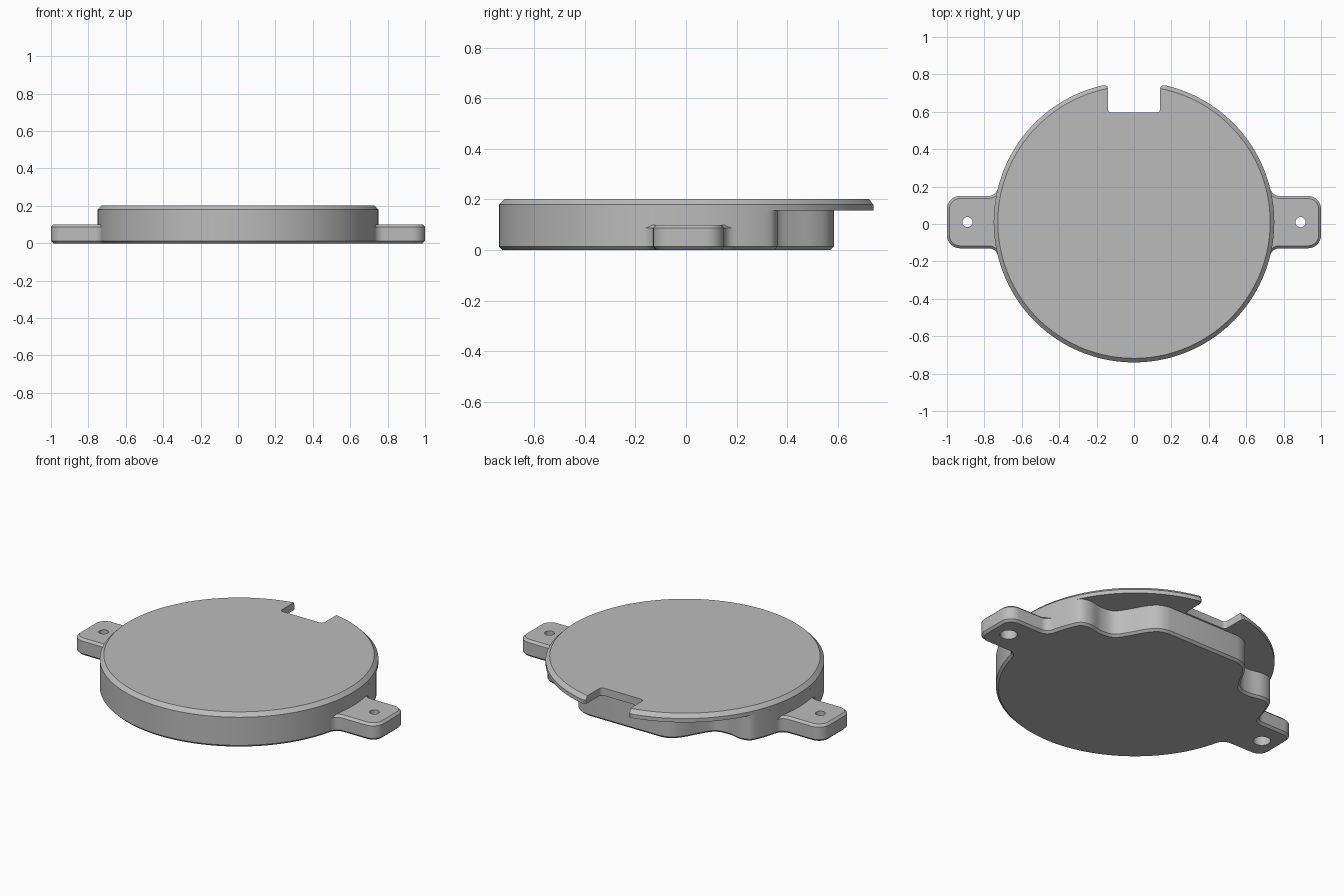
import bpy, bmesh
from math import sin, cos, radians, asin, degrees
from mathutils import Vector

R = 0.75          # housing radius
CENTRE_Y = 0.01   # housing centre

if "Cube" in bpy.data.objects:
    bpy.data.objects.remove(bpy.data.objects["Cube"], do_unlink=True)

grey = bpy.data.materials.new("plain_grey")
grey.use_nodes = True
colour = (0.50, 0.50, 0.50, 1)
grey.diffuse_color = colour
grey.node_tree.nodes["Principled BSDF"].inputs["Base Color"].default_value = colour


def arc(cx, cy, r, start, end, steps):
    angles = [radians(start + (end - start) * i / steps) for i in range(steps + 1)]
    return [Vector((cx + r * cos(a), cy + r * sin(a))) for a in angles]


def spline(points, steps=5):
    """Smooth curve through the points (Catmull-Rom), without its two end guides."""
    pts = [Vector(p) for p in points]
    out = []
    for a, b, c, d in zip(pts, pts[1:], pts[2:], pts[3:]):
        for i in range(steps):
            t = i / steps
            out.append(0.5 * (2 * b + (c - a) * t + (2 * a - 5 * b + 4 * c - d) * t * t
                              + (3 * b - a - 3 * c + d) * t ** 3))
    return out + [pts[-2]]


def mirrored(half):
    """Close a front-to-back half outline across x = 0."""
    clean = [half[0]]
    for p in half[1:]:
        if (p - clean[-1]).length > 1e-4:
            clean.append(p)
    return clean + [Vector((-p.x, p.y)) for p in reversed(clean[1:-1])]


def inset(loop, d):
    """Move an anticlockwise loop inward by d."""
    out = []
    for i, p in enumerate(loop):
        e1 = (p - loop[i - 1]).normalized()
        e2 = (loop[(i + 1) % len(loop)] - p).normalized()
        n1, n2 = Vector((-e1.y, e1.x)), Vector((-e2.y, e2.x))
        out.append(p + (n1 + n2) * d / max(1 + n1.dot(n2), 0.4))
    return out


def clip_radius(loop, r):
    return [p * min(1, r / p.length) for p in loop]


def loft(name, layers, capped=True):
    """Stack matching (loop, z) layers into one object."""
    bm = bmesh.new()
    rings = [[bm.verts.new((p.x, p.y + CENTRE_Y, z)) for p in loop] for loop, z in layers]
    n = len(rings[0])
    for low, high in zip(rings, rings[1:]):
        for i in range(n):
            j = (i + 1) % n
            bm.faces.new((low[i], low[j], high[j], high[i]))
    if capped:
        bm.faces.new(rings[0][::-1])
        bm.faces.new(rings[-1])
    mesh = bpy.data.meshes.new(name)
    bm.to_mesh(mesh)
    bm.free()
    mesh.materials.append(grey)
    obj = bpy.data.objects.new(name, mesh)
    bpy.context.collection.objects.link(obj)
    return obj


def activate(obj):
    bpy.ops.object.select_all(action='DESELECT')
    obj.select_set(True)
    bpy.context.view_layer.objects.active = obj


# Half outlines, running from the front to the back
root = Vector((0.777, 0.19))                     # centre of the ear's root fillet
root_angle = degrees(asin(root.y / root.length))
wave_start = 24.4
front = arc(0, 0, R, -90, -root_angle, 40)
side = arc(0, 0, R, -root_angle, root_angle, 12)
rear = arc(0, 0, R, root_angle, wave_start, 6)
wave = spline([(0.71, 0.24), rear[-1], (0.655, 0.342), (0.60, 0.352), (0.52, 0.338),
               (0.445, 0.352), (0.395, 0.42), (0.35, 0.50), (0.30, 0.555),
               (0.235, 0.575), (0.15, 0.575)])
back = [Vector((0, 0.575))]

ear_upper = arc(0.93, 0.07, 0.07, 0, 90, 8) + arc(root.x, root.y, 0.05, 270, 180 + root_angle, 7)
ear_lower = [Vector((p.x, -p.y)) for p in reversed(ear_upper)]

foot_loop = mirrored(front + ear_lower + ear_upper + rear + wave + back)
core_loop = mirrored(front + side + rear + wave + back)

# Foot: lower slab with the two mounting ears, chamfered below and above
foot = loft("foot_with_ears", [(inset(foot_loop, 0.013), 0), (foot_loop, 0.013),
                               (foot_loop, 0.087), (inset(foot_loop, 0.013), 0.1)])

# Screw holes, wider from below
for sign in (-1, 1):
    wide = arc(sign * 0.89, 0, 0.047, 0, 345, 23)
    narrow = arc(sign * 0.89, 0, 0.027, 0, 345, 23)
    cutter = loft("screw_hole_cutter", [(wide, -0.05), (wide, 0.06), (narrow, 0.06), (narrow, 0.15)])
    cutter.hide_render = True
    activate(foot)
    cut = foot.modifiers.new("screw_hole", 'BOOLEAN')
    cut.operation = 'DIFFERENCE'
    cut.solver = 'EXACT'
    cut.object = cutter
    bpy.ops.object.modifier_apply(modifier=cut.name)
    bpy.data.objects.remove(cutter, do_unlink=True)

# Core: wall between the foot and the lid
core = loft("housing_wall", [(core_loop, 0.087), (core_loop, 0.157)], capped=False)

# Lid: round plate with a rounded notch at the back and a chamfered rim
notch = [Vector(p) for p in ((0.152, 0.731), (0.143, 0.724), (0.14, 0.712))]
notch += arc(0.12, 0.605, 0.02, 0, -90, 5)
lid_loop = mirrored(arc(0, 0, R, -90, 77.3, 88) + notch + [Vector((0, 0.585))])
lid = loft("lid", [(lid_loop, 0.157), (lid_loop, 0.18), (clip_radius(lid_loop, R - 0.022), 0.202)])

for obj in (foot, core, lid):
    activate(obj)
    bpy.ops.object.shade_smooth_by_angle(angle=radians(30))
